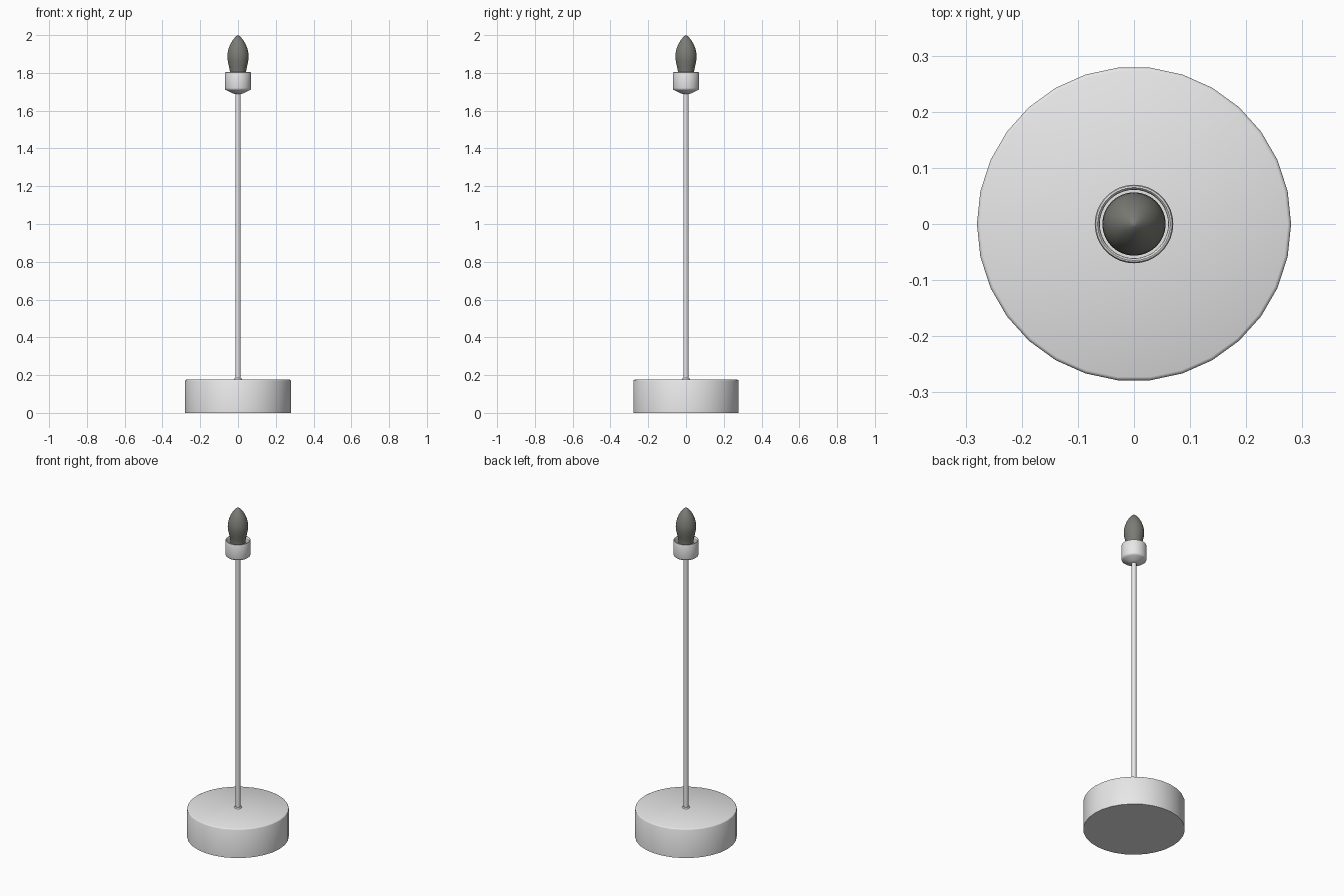
import bpy, math

if "Cube" in bpy.data.objects:
    bpy.data.objects.remove(bpy.data.objects["Cube"])


def material(name, rgb):
    m = bpy.data.materials.new(name)
    m.diffuse_color = (*rgb, 1)
    m.use_nodes = True
    m.node_tree.nodes["Principled BSDF"].inputs["Base Color"].default_value = m.diffuse_color
    return m


def lathe(name, profile, sides, mat, angle=40):
    """Revolve (radius, z) points about z; radius 0 makes a pole."""
    verts, rings, faces = [], [], []
    for r, z in profile:
        n = 1 if r == 0 else sides
        rings.append(range(len(verts), len(verts) + n))
        verts += [(r * math.cos(2 * math.pi * i / sides),
                   r * math.sin(2 * math.pi * i / sides), z) for i in range(n)]
    for a, b in zip(rings, rings[1:]):
        for i in range(sides):
            j = (i + 1) % sides
            if len(a) == 1:
                faces.append((a[0], b[j], b[i]))
            elif len(b) == 1:
                faces.append((a[i], a[j], b[0]))
            else:
                faces.append((a[i], a[j], b[j], b[i]))
    me = bpy.data.meshes.new(name)
    me.from_pydata(verts, [], faces)
    me.materials.append(mat)
    ob = bpy.data.objects.new(name, me)
    bpy.context.collection.objects.link(ob)
    bpy.ops.object.select_all(action='DESELECT')
    ob.select_set(True)
    bpy.context.view_layer.objects.active = ob
    bpy.ops.object.shade_smooth_by_angle(angle=math.radians(angle))
    return ob


metal = material("light_grey_metal", (0.8, 0.8, 0.8))
glass = material("dark_warm_grey_glass", (0.2, 0.2, 0.18))

# Heavy round foot with a softened top edge
lathe("base", [(0, 0), (0.28, 0), (0.28, 0.17), (0.278, 0.174),
               (0.274, 0.176), (0, 0.178)], 30, metal, 50)

# Small collar and slim pole
lathe("collar", [(0.021, 0.174), (0.021, 0.179), (0.017, 0.184), (0, 0.184)], 24, metal)
lathe("stem", [(0, 0.17), (0.0135, 0.17), (0.0135, 1.70), (0, 1.70)], 24, metal)

# Hollow socket cup
lathe("socket_cup", [(0, 1.688), (0.018, 1.688), (0.03, 1.693), (0.062, 1.708),
                     (0.068, 1.713), (0.07, 1.72), (0.07, 1.798), (0.068, 1.803),
                     (0.065, 1.804), (0.062, 1.801), (0.061, 1.795),
                     (0.061, 1.765), (0, 1.765)], 36, metal)

# Candle-shaped bulb
lathe("bulb", [(0, 1.765), (0.042, 1.765), (0.042, 1.80), (0.044, 1.815),
               (0.049, 1.838), (0.054, 1.862), (0.0565, 1.885), (0.055, 1.905),
               (0.050, 1.928), (0.041, 1.951), (0.029, 1.972),
               (0.015, 1.989), (0.006, 1.997), (0, 2.0)], 32, glass, 50)
